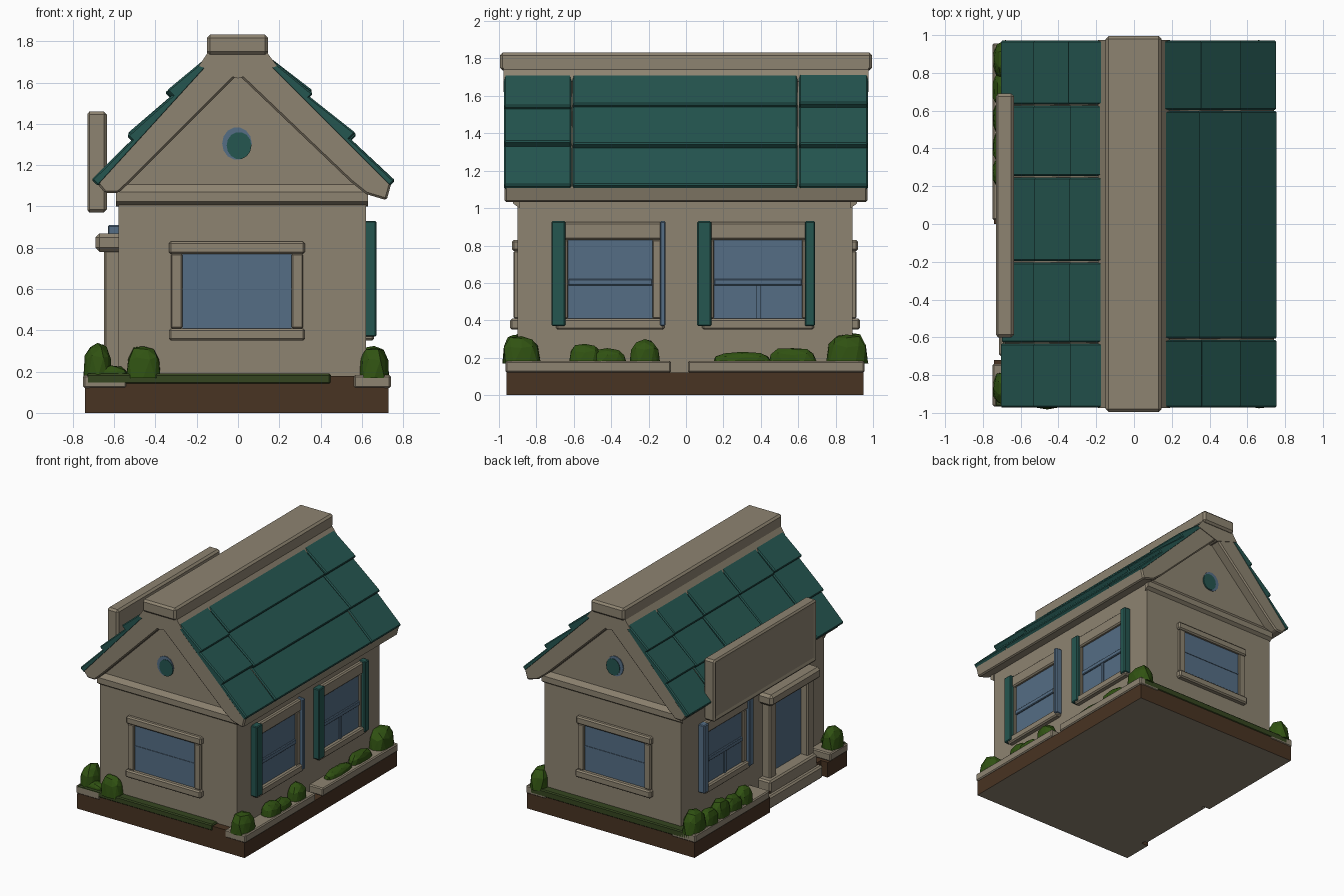
import bpy, bmesh, math, random
from mathutils import Vector

if "Cube" in bpy.data.objects:
    bpy.data.objects.remove(bpy.data.objects["Cube"])
random.seed(4)

def mat(name, c):
    m = bpy.data.materials.new(name)
    m.diffuse_color = (*c, 1)
    m.use_nodes = True
    m.node_tree.nodes["Principled BSDF"].inputs["Base Color"].default_value = m.diffuse_color
    return m

STONE = mat("stone_tan", (0.27, 0.23, 0.165))
TEAL = mat("roof_teal", (0.018, 0.092, 0.08))
BROWN = mat("soil_brown", (0.065, 0.033, 0.016))
GLASS = mat("glass_blue", (0.09, 0.155, 0.235))
LEAF = mat("leaf_green", (0.03, 0.085, 0.006))
GRASS = mat("grass_green", (0.035, 0.06, 0.014))

def finish(bm, name, material, bevel=0.0):
    bmesh.ops.recalc_face_normals(bm, faces=bm.faces)
    me = bpy.data.meshes.new(name)
    bm.to_mesh(me)
    bm.free()
    ob = bpy.data.objects.new(name, me)
    bpy.context.collection.objects.link(ob)
    me.materials.append(material)
    if bevel:
        b = ob.modifiers.new("bevel", 'BEVEL')
        b.width, b.segments, b.limit_method = bevel, 1, 'ANGLE'
    return ob

def prism(name, pts, vec, material, bevel=0.0):
    """Extrude a closed outline along vec."""
    bm = bmesh.new()
    f = bm.faces.new([bm.verts.new(p) for p in pts])
    r = bmesh.ops.extrude_face_region(bm, geom=[f])
    bmesh.ops.translate(bm, vec=vec, verts=[v for v in r['geom'] if isinstance(v, bmesh.types.BMVert)])
    return finish(bm, name, material, bevel)

def profile_y(name, pts, y0, y1, material, bevel=0.0):
    return prism(name, [(x, y0, z) for x, z in pts], (0, y1 - y0, 0), material, bevel)

def box(name, x0, x1, y0, y1, z0, z1, material, bevel=0.0):
    return prism(name, [(x0, y0, z0), (x1, y0, z0), (x1, y1, z0), (x0, y1, z0)],
                 (0, 0, z1 - z0), material, bevel)

WALL = {"front": ('y', -0.90, -1), "back": ('y', 0.89, 1), "right": ('x', 0.62, 1), "left": ('x', -0.58, -1)}

def on_wall(name, side, u0, u1, z0, z1, depth, material, bevel=0.0):
    """Box set on a wall: u runs along the wall, depth sticks outward."""
    axis, plane, s = WALL[side]
    d0, d1 = sorted((plane - s * 0.03, plane + s * depth))
    name = side + "_" + name
    if axis == 'y':
        return box(name, u0, u1, d0, d1, z0, z1, material, bevel)
    return box(name, d0, d1, u0, u1, z0, z1, material, bevel)

def window(side, u0, u1, z0, z1, head, jamb=0.055, sill=0.06, upright=False):
    on_wall("window_glass", side, u0, u1, z0, z1, 0.006, GLASS)
    for a, b in ((u0 - jamb, u0), (u1, u1 + jamb)):
        on_wall("window_jamb", side, a, b, z0, z1, 0.022, STONE, 0.006)
    on_wall("window_head", side, u0 - jamb - 0.01, u1 + jamb + 0.01, z1, z1 + head, 0.03, STONE, 0.01)
    on_wall("window_sill", side, u0 - jamb - 0.01, u1 + jamb + 0.01, z0 - sill, z0, 0.04, STONE, 0.01)
    mid = z0 + (z1 - z0) * 0.46
    if side in ("front", "back"):
        on_wall("window_rail", side, u0, u1, mid + 0.02, mid + 0.03, 0.01, GLASS)
    else:
        on_wall("window_rail", side, u0, u1, mid - 0.018, mid + 0.018, 0.018, GLASS, 0.005)
    if upright:
        c = (u0 + u1) / 2
        on_wall("window_upright", side, c - 0.012, c + 0.012, z0, mid, 0.015, GLASS)

# Base: soil slab with an entrance notch, stone underside
base = prism("soil_base", [(-0.74, -0.96, 0), (0.73, -0.96, 0), (0.73, 0.95, 0), (-0.74, 0.95, 0),
             (-0.74, 0.0, 0), (-0.68, 0.0, 0), (-0.68, -0.72, 0), (-0.74, -0.72, 0)], (0, 0, 0.12), BROWN)
base.data.materials.append(STONE)
for p in base.data.polygons:
    if p.normal.z < -0.5:
        p.material_index = 1
for name, y0, y1 in (("front_soil_edge", -0.96, -0.86), ("back_soil_edge", 0.85, 0.95)):
    box(name, -0.72, 0.71, y0, y1, 0.10, 0.178, BROWN)
# Grass strips along the gable ends
box("front_grass", -0.735, 0.45, -0.965, -0.86, 0.14, 0.19, GRASS, 0.008)
box("back_grass", -0.70, 0.70, 0.85, 0.955, 0.13, 0.185, GRASS, 0.008)
# Stone trim along the long sides, broken for the path and the entrance
for x0, x1, y0, y1 in ((0.56, 0.74, -0.965, -0.08), (0.56, 0.74, 0.01, 0.955),
                       (-0.75, -0.54, 0.02, 0.955), (-0.75, -0.54, -0.965, -0.74)):
    box("stone_trim", x0, x1, y0, y1, 0.12, 0.183, STONE, 0.008)
box("door_step_lower", -0.715, -0.55, -0.70, -0.01, 0.0, 0.10, STONE, 0.012)
box("door_step_upper", -0.685, -0.55, -0.67, -0.08, 0.09, 0.195, STONE, 0.012)

# Walls with gables, string course ledges
profile_y("walls", [(-0.58, 0.1), (0.62, 0.1), (0.62, 1.08), (0.0, 1.66), (-0.58, 1.08)], -0.90, 0.89, STONE)
for side, y0, s in (("front", -0.89, -1), ("back", 0.88, 1)):
    prism(side + "_ledge", [(-0.59, y0, 1.0), (-0.59, y0 + s * 0.035, 1.025), (-0.59, y0 + s * 0.035, 1.07),
                            (-0.59, y0, 1.12)], (1.22, 0, 0), STONE)

# Roof deck: thick chevron that forms rake boards and eaves
profile_y("roof_deck", [(0.745, 1.12), (0.72, 1.03), (0.62, 1.06), (0.545, 1.12), (0.0, 1.64), (-0.52, 1.12),
          (-0.58, 1.065), (-0.645, 1.065), (-0.69, 1.12), (-0.14, 1.715), (0.14, 1.715)], -0.97, 0.97, STONE, 0.01)

# Roof tiles: three lapped courses per slope, split into wide slabs
def tiles(side, eave_x, splits):
    top, eave = Vector((side * 0.13, 1.735)), Vector((side * eave_x, 1.115))
    n = Vector((side * abs(top.y - eave.y), abs(eave.x - top.x))).normalized()
    for i in range(3):
        a, b = eave.lerp(top, i / 3), eave.lerp(top, min(1, (i + 1.15) / 3))
        for y0, y1 in zip(splits, splits[1:]):
            k = 0.036 + random.uniform(-0.006, 0.008) - (0.02 if i == 0 else 0)
            sh = (b - a) * random.uniform(-0.03, 0.03) * (i > 0)
            pts = [a + sh - n * 0.025, a + sh + n * k, b + n * 0.004, b - n * 0.025]
            profile_y("roof_tile", pts, y0 + 0.003, y1 - 0.003, TEAL, 0.008)

tiles(1, 0.75, [-0.975, -0.61, 0.60, 0.975])
tiles(-1, 0.695, [-0.975, -0.63, -0.2, 0.25, 0.63, 0.975])

# Ridge cap
profile_y("ridge_cap", [(-0.15, 1.74), (-0.19, 1.68), (0.0, 1.62), (0.19, 1.68), (0.145, 1.74), (0.145, 1.80),
          (0.12, 1.83), (-0.12, 1.83), (-0.15, 1.81)], -0.975, 0.975, STONE)
box("ridge_cap_top", -0.15, 0.145, -0.995, 0.995, 1.735, 1.832, STONE, 0.015)

# Gable windows and round vents
def disc(name, x, y, z, r, material):
    ring = [(x + r * math.cos(t * math.tau / 14), y, z + r * 1.1 * math.sin(t * math.tau / 14)) for t in range(14)]
    return prism(name, ring, (0, 0.03, 0), material)

for side, y, y2, dx in (("front", -0.906, -0.91, 0.005), ("back", 0.866, 0.870, 0.012)):
    window(side, -0.27, 0.26, 0.41, 0.77, 0.06)
    disc(side + "_vent_rim", -0.005, y, 1.305, 0.072, GLASS)
    disc(side + "_vent", dx, y2, 1.295, 0.06, TEAL)

# Right side windows and shutters
window("right", -0.63, -0.18, 0.41, 0.83, 0.095)
window("right", 0.15, 0.62, 0.41, 0.83, 0.095, upright=True)
for u0, u1, m in ((-0.72, -0.645, TEAL), (-0.14, -0.11, GLASS), (0.06, 0.135, TEAL), (0.635, 0.69, TEAL)):
    on_wall("shutter", "right", u0, u1, 0.37, 0.93, 0.05, m, 0.006)

# Left side window, shutters and door
window("left", 0.14, 0.57, 0.41, 0.82, 0.09, upright=True)
for u0, u1 in ((0.05, 0.10), (0.61, 0.67)):
    on_wall("shutter", "left", u0, u1, 0.37, 0.91, 0.05, GLASS, 0.006)
on_wall("door_panel", "left", -0.60, -0.21, 0.19, 0.79, 0.009, GLASS)
for u0, u1 in ((-0.68, -0.60), (-0.21, -0.13)):
    on_wall("door_post", "left", u0, u1, 0.18, 0.80, 0.07, STONE, 0.01)
on_wall("door_cornice", "left", -0.715, -0.09, 0.78, 0.87, 0.11, STONE, 0.02)

# Blank sign board with a sunken panel
bm = bmesh.new()
bmesh.ops.create_cube(bm, size=1)
for v in bm.verts:
    v.co = Vector((-0.685 + v.co.x * 0.1, 0.045 + v.co.y * 1.29, 1.215 + v.co.z * 0.49))
bm.normal_update()
face = [f for f in bm.faces if f.normal.x < -0.9]
bmesh.ops.inset_region(bm, faces=face, thickness=0.05)
bmesh.ops.translate(bm, vec=(0.012, 0, 0), verts=face[0].verts)
finish(bm, "sign_board", STONE, 0.015)

# Bushes: faceted clumps with flat bottoms
def bush(x, y, rx, ry, h):
    bm = bmesh.new()
    bmesh.ops.create_icosphere(bm, subdivisions=2, radius=1)
    for v in bm.verts:
        c = v.co * random.uniform(0.92, 1.06)
        boxy = [math.copysign(abs(t) ** 0.75, t) for t in c]
        v.co = (x + boxy[0] * rx, y + boxy[1] * ry, 0.17 + max(0, boxy[2]) * (h - 0.17))
    bmesh.ops.remove_doubles(bm, verts=bm.verts, dist=0.0005)
    finish(bm, "bush", LEAF)

for b in ((0.66, -0.88, 0.075, 0.10, 0.32), (0.67, -0.54, 0.06, 0.09, 0.28), (0.67, -0.42, 0.055, 0.10, 0.25),
          (0.67, -0.22, 0.06, 0.08, 0.30), (0.67, 0.30, 0.05, 0.16, 0.23), (0.67, 0.57, 0.05, 0.13, 0.255),
          (0.66, 0.86, 0.075, 0.11, 0.33), (-0.46, -0.92, 0.085, 0.06, 0.33), (-0.62, -0.91, 0.09, 0.05, 0.23),
          (-0.68, -0.87, 0.07, 0.09, 0.34), (-0.68, 0.87, 0.07, 0.10, 0.34), (-0.69, 0.71, 0.06, 0.09, 0.29),
          (-0.69, 0.56, 0.06, 0.09, 0.31), (-0.69, 0.41, 0.06, 0.09, 0.28), (-0.69, 0.27, 0.06, 0.08, 0.30)):
    bush(*b)
